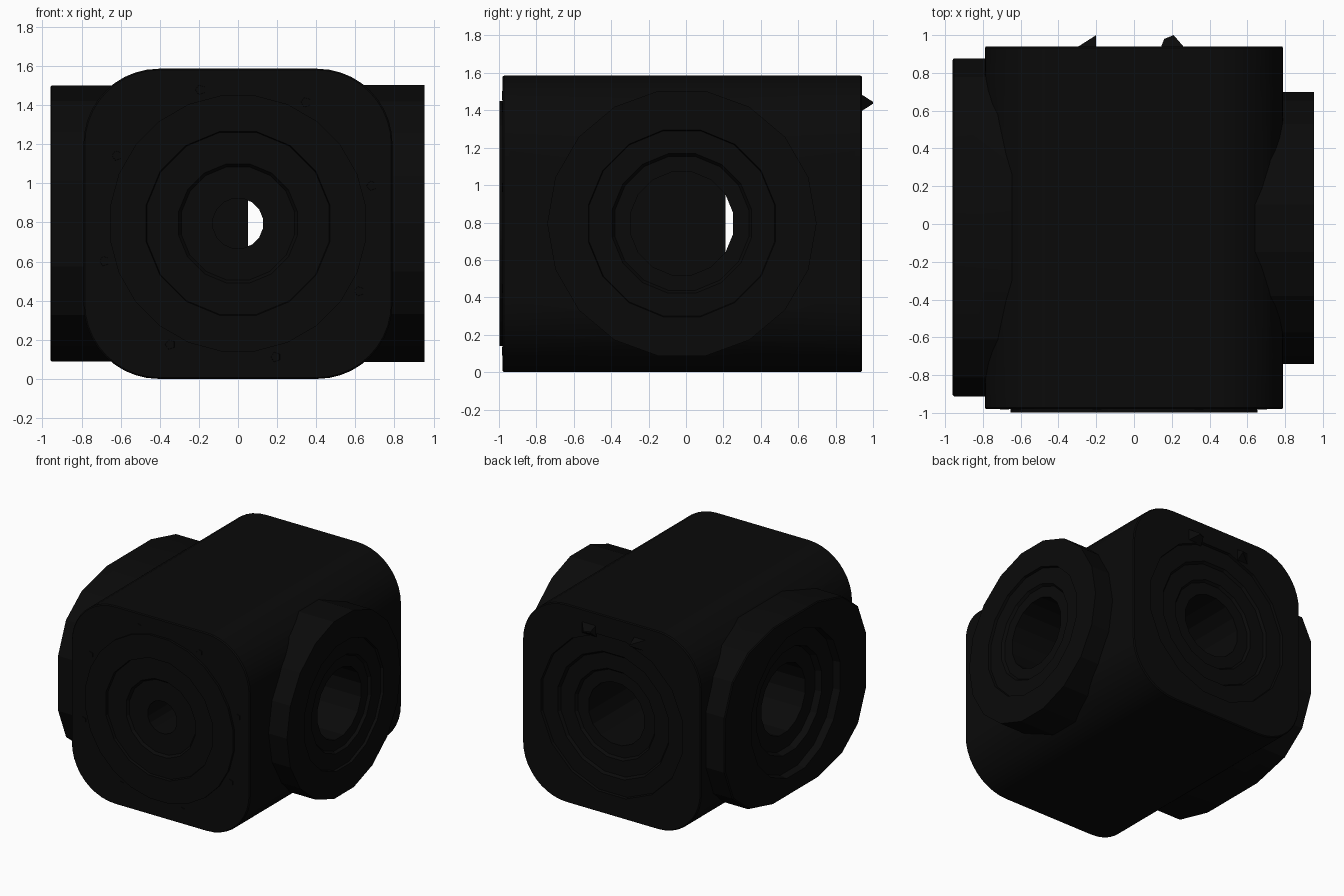
import bpy, bmesh
from math import sin, cos, pi, radians
from mathutils import Matrix

if "Cube" in bpy.data.objects:
    bpy.data.objects.remove(bpy.data.objects["Cube"])

CZ = 0.795
black = bpy.data.materials.new("black")
black.diffuse_color = (0.003, 0.003, 0.003, 1)
black.use_nodes = True
black.node_tree.nodes["Principled BSDF"].inputs["Base Color"].default_value = black.diffuse_color

# local z of each side points outward from the middle of the housing
SIDES = {
    "front": Matrix.Translation((0, 0, CZ)) @ Matrix.Rotation(radians(90), 4, 'X'),
    "back": Matrix.Translation((0, 0, CZ)) @ Matrix.Rotation(radians(-90), 4, 'X'),
    "right": Matrix.Translation((0, -0.022, CZ)) @ Matrix.Rotation(radians(90), 4, 'Y'),
    "left": Matrix.Translation((0, -0.018, CZ)) @ Matrix.Rotation(radians(-90), 4, 'Y'),
}


def finish(name, bm, matrix=Matrix()):
    bmesh.ops.transform(bm, matrix=matrix, verts=bm.verts)
    bmesh.ops.recalc_face_normals(bm, faces=bm.faces)
    me = bpy.data.meshes.new(name)
    bm.to_mesh(me)
    bm.free()
    ob = bpy.data.objects.new(name, me)
    bpy.context.collection.objects.link(ob)
    me.materials.append(black)
    return ob


def skin(bm, rings):
    """Join rings of vertices into a closed solid."""
    for a, b in zip(rings, rings[1:]):
        for i in range(len(a)):
            j = (i + 1) % len(a)
            bm.faces.new((a[i], a[j], b[j], b[i]))
    bm.faces.new(rings[0])
    bm.faces.new(rings[-1])


def lathe(name, profile, segs, matrix, squash=None):
    """Stack rings of (radius, height) into a closed solid."""
    bm = bmesh.new()
    rings = []
    for r, h in profile:
        ring = []
        for i in range(segs):
            a = 2 * pi * (i + 0.5) / segs
            c, s = cos(a), sin(a)
            if squash:  # rounded oblong: local x is height, local y is width
                f = lambda v: abs(v) ** 0.72 * (1 if v > 0 else -1)
                c, s = f(c) * squash[0], f(s) * squash[1]
            ring.append(bm.verts.new((r * c, r * s, h)))
        rings.append(ring)
    skin(bm, rings)
    return finish(name, bm, matrix)


def boolean(target, other, op):
    m = target.modifiers.new(op, 'BOOLEAN')
    m.operation, m.object, m.solver = op, other, 'EXACT'
    bpy.context.view_layer.objects.active = target
    bpy.ops.object.modifier_apply(modifier=m.name)
    bpy.data.objects.remove(other)


# rounded housing, extruded front to back
bm = bmesh.new()
R, pts = 0.385, []
for k, (sx, sz) in enumerate([(1, 1), (-1, 1), (-1, -1), (1, -1)]):
    for i in range(11):
        a = pi / 2 * (k + i / 10)
        pts.append((sx * (0.79 - R) + R * cos(a), sz * (0.793 - R) + R * sin(a)))
y0, y1, e = -0.98, 0.94, 0.008
skin(bm, [[bm.verts.new((x * s, y, 0.793 + z * s)) for x, z in pts]
          for y, s in [(y0, 1 - e), (y0 + e, 1), (y1 - e, 1), (y1, 1 - e)]])
housing = finish("housing", bm)

# flanges standing out of the sides and the low front disc
boolean(housing, lathe("right_flange", [(0.72, 0.4), (0.72, 0.953)], 18, SIDES["right"]), 'UNION')
boolean(housing, lathe("left_flange", [(1, 0.4), (1, 0.953), (0.99, 0.96)], 16, SIDES["left"],
                       (0.715, 0.908)), 'UNION')
boolean(housing, lathe("front_disc", [(0.66, 0.8), (0.66, 0.998)], 24, SIDES["front"]), 'UNION')

# stepped dish and bore in every side: face height, bore, steps of (radius, depth)
DISHES = {
    "front": (0.998, 0.13, [(0.31, 0.04), (0.49, 0.02)]),
    "back": (0.94, 0.25, [(0.36, 0.06), (0.50, 0.04), (0.65, 0.02)]),
    "right": (0.953, 0.28, [(0.38, 0.04), (0.52, 0.02)]),
    "left": (0.96, 0.28, [(0.42, 0.11), (0.58, 0.06)]),
}
for side, (face, bore, steps) in DISHES.items():
    prof = [(bore, -0.02), (bore, face - steps[0][1])]
    for n, (r, d) in enumerate(steps):
        nxt = steps[n + 1][1] if n + 1 < len(steps) else -0.05
        prof += [(r - 0.015, face - d), (r, face - nxt)]
    boolean(housing, lathe("dish_cutter", prof, 16, SIDES[side]), 'DIFFERENCE')

housing.select_set(True)
bpy.context.view_layer.objects.active = housing
bpy.ops.object.shade_smooth_by_angle(angle=radians(15))

# block inside, where the bores meet
bm = bmesh.new()
bmesh.ops.create_cube(bm, size=1, matrix=Matrix.Translation((-0.05, -0.06, CZ))
                      @ Matrix.Diagonal((0.2, 0.54, 0.6, 1)))
finish("core_block", bm)

# small bolt heads round each dish
for side, (face, radius) in {"front": (0.978, 0.71), "back": (0.935, 0.71),
                             "right": (0.947, 0.64), "left": (0.953, 0.65)}.items():
    for i in range(8):
        a = 2 * pi * (i + 0.35) / 8
        spot = Matrix.Translation((radius * cos(a), radius * sin(a), 0))
        lathe(f"{side}_bolt_{i}", [(0.03, face - 0.01), (0.025, face + 0.005)], 5, SIDES[side] @ spot)

# two small pointed lugs high on the back
for n, prof in enumerate([[(-0.31, 0.93), (-0.20, 1.0), (-0.20, 0.93)],
                          [(0.14, 0.93), (0.16, 0.98), (0.21, 1.0), (0.27, 0.93)]]):
    bm = bmesh.new()
    skin(bm, [[bm.verts.new((x, y, 1.44 + s * (0.05 if y < 0.95 else 0.005))) for x, y in prof]
              for s in (-1, 1)])
    finish(f"back_lug_{n}", bm)
